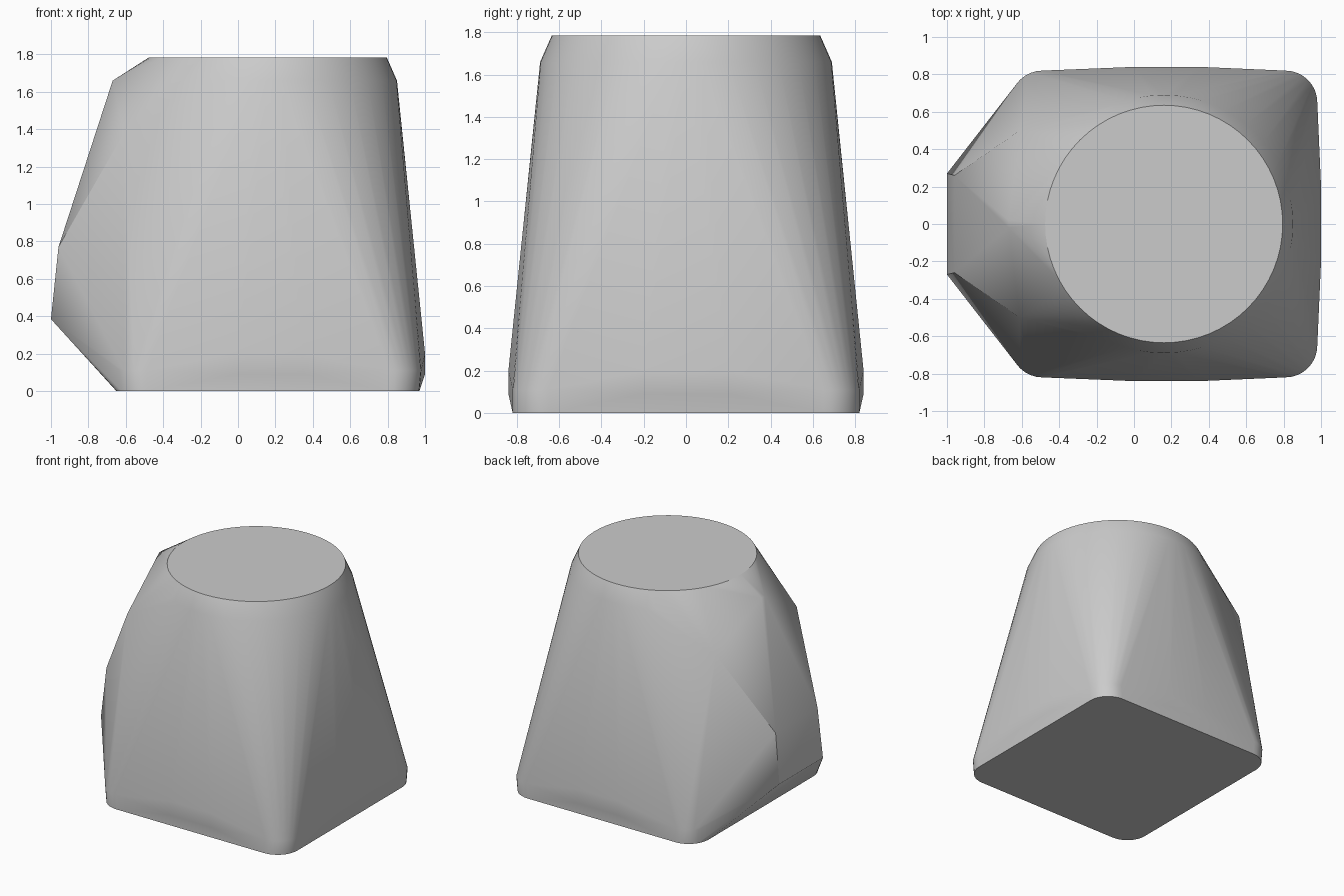
import bpy, bmesh, math

cube = bpy.data.objects.get("Cube")
if cube:
    bpy.data.objects.remove(cube, do_unlink=True)

grey = bpy.data.materials.new("plain grey")
grey.use_nodes = True
colour = (0.6, 0.6, 0.6, 1)
grey.diffuse_color = colour
grey.node_tree.nodes["Principled BSDF"].inputs["Base Color"].default_value = colour


def circle(radius, z, count=64):
    return [(0.16 + radius * math.cos(2 * math.pi * i / count),
             radius * math.sin(2 * math.pi * i / count), z) for i in range(count)]


def rounded_base(left, right, half_y, z, radius=0.17, steps=8):
    pts = []
    for cx, cy, start in ((right - radius, half_y - radius, 0),
                          (left + radius, half_y - radius, 90),
                          (left + radius, radius - half_y, 180),
                          (right - radius, radius - half_y, 270)):
        for i in range(steps + 1):
            a = math.radians(start + 90 * i / steps)
            pts.append((cx + radius * math.cos(a), cy + radius * math.sin(a), z))
    return pts


# Rounded square foot rising to a chamfered round top
points = circle(0.635, 1.785) + circle(0.69, 1.66)
points += rounded_base(-0.65, 0.97, 0.82, 0)
points += rounded_base(-0.66, 0.98, 0.82, 0.11)

# Slight bulges on the three plain sides, and the faceted nose on the right
for side in (-1, 1):
    for z in (0.09, 0.2):
        points += [(1.0, side * 0.2, z), (0, side * 0.84, z), (0.35, side * 0.84, z)]
    points += [(-1.0, side * 0.27, 0.385), (-0.96, side * 0.26, 0.77),
               (-0.67, side * 0.02, 1.66), (-0.61, side * 0.5, 1.38)]

# Wrap one closed skin around the profile points
bm = bmesh.new()
for p in points:
    bm.verts.new(p)
hull = bmesh.ops.convex_hull(bm, input=bm.verts)
loose = [v for v in bm.verts if not v.link_faces]
bmesh.ops.delete(bm, geom=loose, context='VERTS')
bmesh.ops.dissolve_limit(bm, angle_limit=math.radians(0.5),
                         verts=bm.verts, edges=bm.edges)
bmesh.ops.recalc_face_normals(bm, faces=bm.faces)
mesh = bpy.data.meshes.new("tapered_body")
bm.to_mesh(mesh)
bm.free()
mesh.materials.append(grey)

body = bpy.data.objects.new("tapered_body", mesh)
bpy.context.collection.objects.link(body)
bpy.context.view_layer.objects.active = body
body.select_set(True)
bpy.ops.object.shade_smooth_by_angle(angle=math.radians(22))
